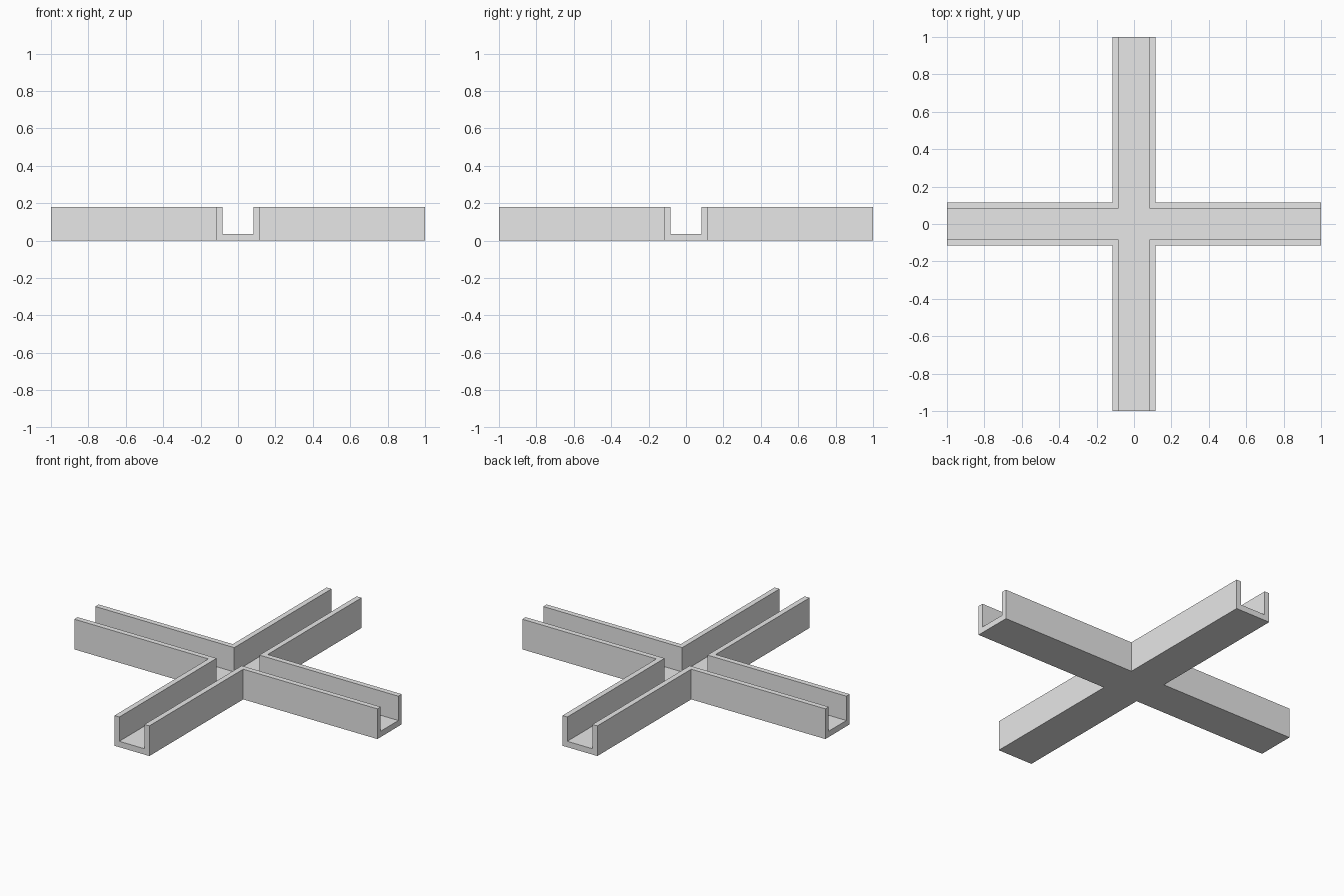
import bpy
import bmesh
from math import radians
from mathutils import Matrix, Vector

cube = bpy.data.objects.get("Cube")
if cube:
    bpy.data.objects.remove(cube, do_unlink=True)

REACH = 1.0      # arm length from the centre
OUTER = 0.115    # half width of the channel
INNER = 0.083    # half width of the groove
FLOOR = 0.035    # floor thickness
HEIGHT = 0.18    # wall height

grey = bpy.data.materials.new("plain_grey")
grey.use_nodes = True
colour = (0.8, 0.8, 0.8, 1.0)
grey.diffuse_color = colour
grey.node_tree.nodes["Principled BSDF"].inputs["Base Color"].default_value = colour

bm = bmesh.new()
turns = [Matrix.Rotation(radians(90 * k), 3, "Z") for k in range(4)]


def add_face(points, turn=Matrix.Identity(3)):
    bm.faces.new([bm.verts.new(turn @ Vector(p)) for p in points])


def corner(half):
    """Plan of one inside corner between two arms."""
    return [(REACH, half), (half, half), (half, REACH)]


def cross(half, z):
    """Flat cross-shaped face with the given arm half width."""
    add_face([t @ Vector((x, y, z)) for t in turns for x, y in corner(half)])


def strip(path_a, z_a, path_b, z_b, turn):
    """Two quads joining a pair of corner paths."""
    for k in range(2):
        add_face([(*path_a[k], z_a), (*path_a[k + 1], z_a),
                  (*path_b[k + 1], z_b), (*path_b[k], z_b)], turn)


# Underside and groove floor
cross(OUTER, 0)
cross(INNER, FLOOR)

# Walls around each corner, and the U-shaped end of each arm
outer, inner = corner(OUTER), corner(INNER)
half_end = [(OUTER, 0), (OUTER, HEIGHT), (INNER, HEIGHT), (INNER, FLOOR)]
end = half_end + [(-y, z) for y, z in reversed(half_end)]
for turn in turns:
    strip(outer, 0, outer, HEIGHT, turn)
    strip(outer, HEIGHT, inner, HEIGHT, turn)
    strip(inner, HEIGHT, inner, FLOOR, turn)
    add_face([(REACH, y, z) for y, z in end], turn)

bmesh.ops.remove_doubles(bm, verts=bm.verts[:], dist=0.0001)
bmesh.ops.recalc_face_normals(bm, faces=bm.faces[:])

mesh = bpy.data.meshes.new("cross_channel")
bm.to_mesh(mesh)
bm.free()
mesh.materials.append(grey)
bpy.context.collection.objects.link(bpy.data.objects.new("cross_channel", mesh))
